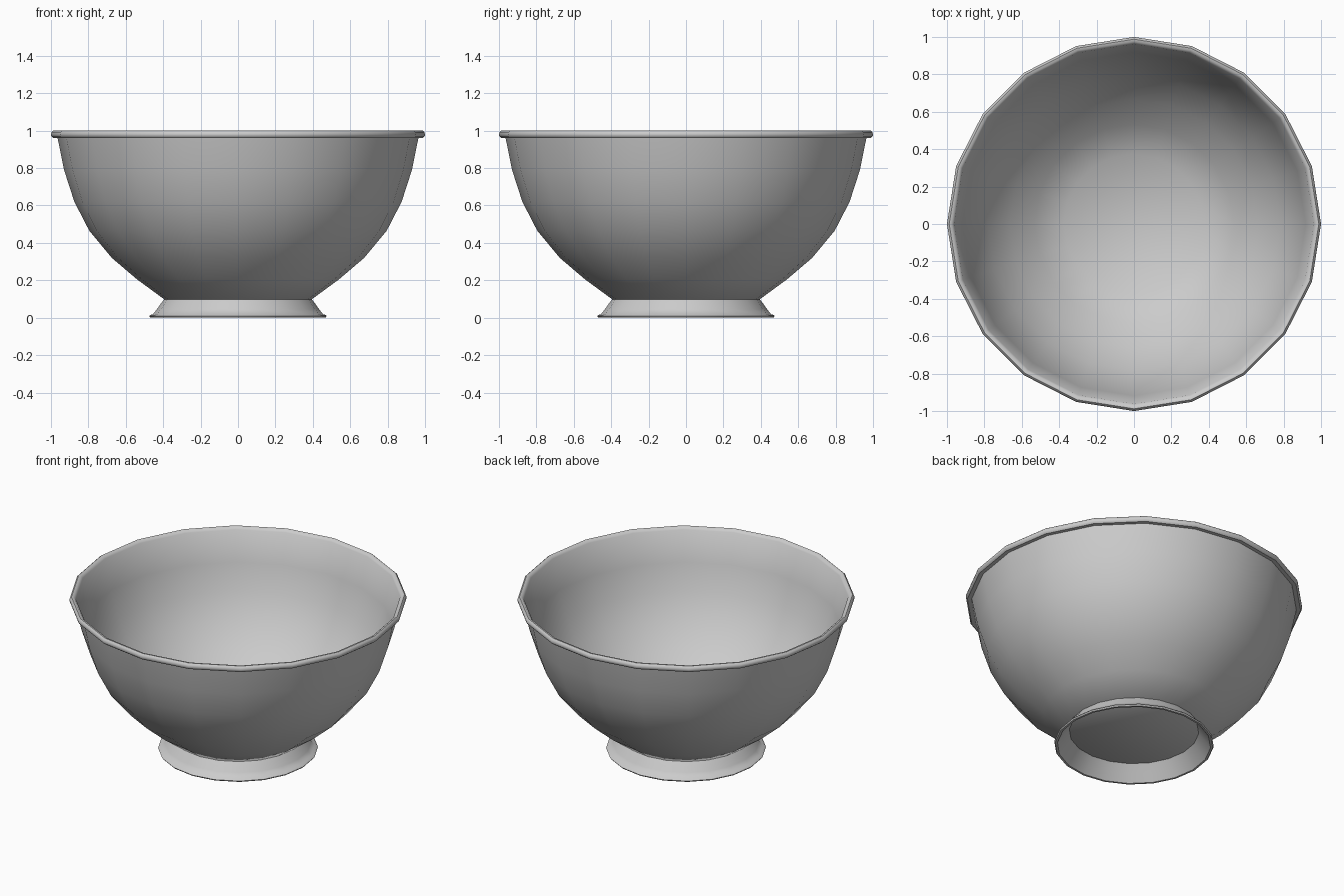
import bpy, bmesh, math

if "Cube" in bpy.data.objects:
    bpy.data.objects.remove(bpy.data.objects["Cube"])

SEGMENTS = 20


def lathe(name, profile, closed=False):
    """Spin an (r, z) profile about z; r = 0 becomes a centre cap."""
    bm = bmesh.new()
    rings = []
    for r, z in profile:
        rings.append([bm.verts.new((r * math.cos(2 * math.pi * i / SEGMENTS),
                                    r * math.sin(2 * math.pi * i / SEGMENTS), z))
                      for i in range(SEGMENTS)])
    pairs = list(zip(rings, rings[1:]))
    if closed:
        pairs.append((rings[-1], rings[0]))
    for a, b in pairs:
        for i in range(SEGMENTS):
            j = (i + 1) % SEGMENTS
            bm.faces.new((a[i], a[j], b[j], b[i]))
    if not closed:
        bm.faces.new(rings[0])
        bm.faces.new(rings[-1])
    bmesh.ops.recalc_face_normals(bm, faces=bm.faces)
    mesh = bpy.data.meshes.new(name)
    bm.to_mesh(mesh)
    bm.free()
    obj = bpy.data.objects.new(name, mesh)
    bpy.context.collection.objects.link(obj)
    bpy.ops.object.select_all(action='DESELECT')
    obj.select_set(True)
    bpy.context.view_layer.objects.active = obj
    bpy.ops.object.shade_smooth_by_angle(angle=math.radians(40))
    return obj


# Bowl: outer wall upwards, rolled rim, inner wall down to the flat floor
outer = [(0.39, 0.095), (0.54, 0.205), (0.675, 0.32), (0.795, 0.465),
         (0.875, 0.62), (0.93, 0.79), (0.965, 0.963)]
rim = [(0.99, 0.962), (0.998, 0.97), (1.0, 0.98), (0.997, 0.992),
       (0.988, 1.0), (0.975, 0.998), (0.962, 0.985)]
inner = [(0.918, 0.793), (0.863, 0.626), (0.784, 0.474),
         (0.665, 0.331), (0.533, 0.218), (0.375, 0.107)]
lathe("bowl", outer + rim + inner)

# Hollow flared foot with a small lip
lathe("foot", [(0.392, 0.102), (0.413, 0.075), (0.434, 0.045), (0.455, 0.018),
               (0.468, 0.015), (0.474, 0.008), (0.468, 0.0), (0.455, 0.0),
               (0.424, 0.042), (0.402, 0.072), (0.383, 0.097)], closed=True)
